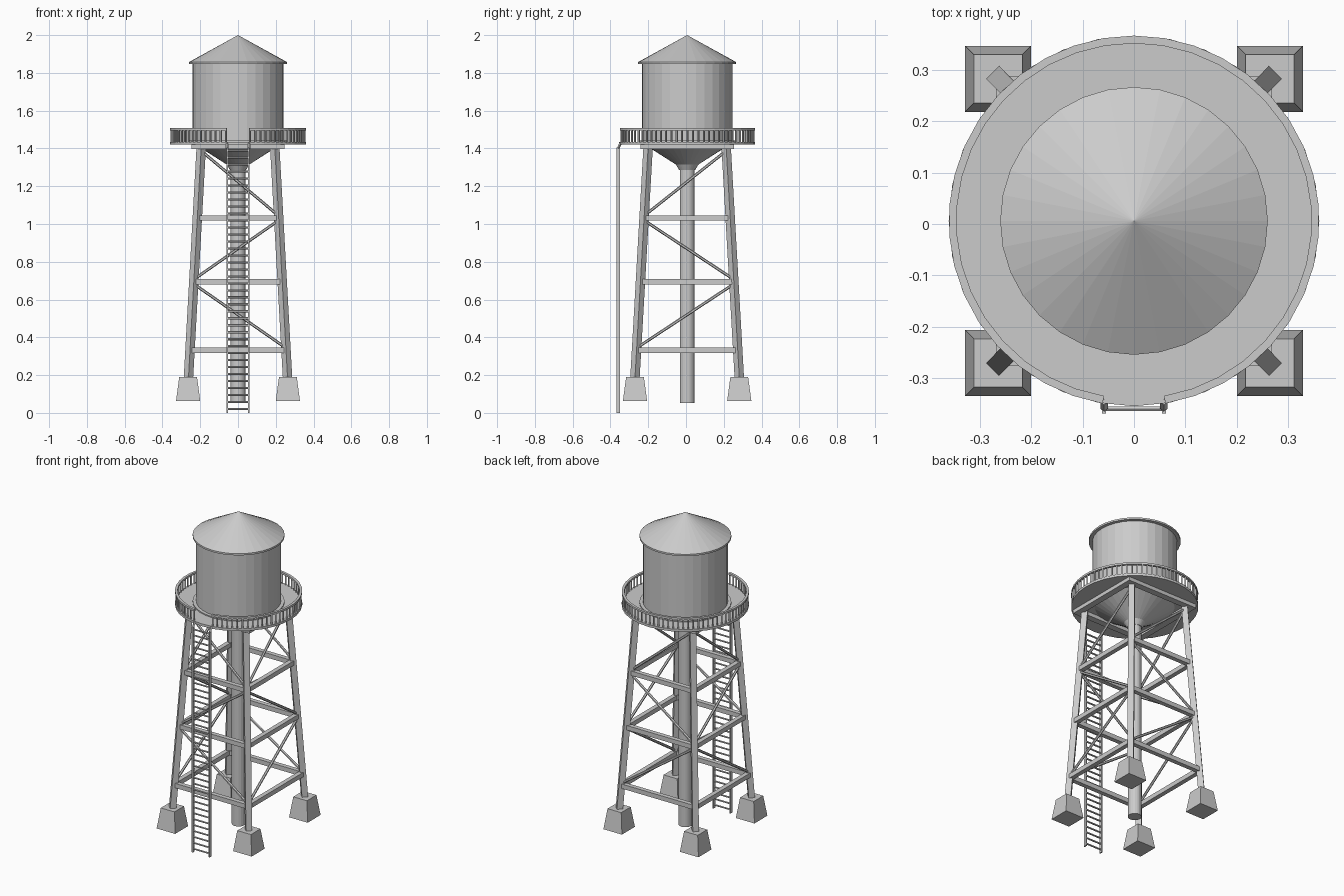
import bpy, bmesh, math
from mathutils import Vector, Matrix

if "Cube" in bpy.data.objects:
    bpy.data.objects.remove(bpy.data.objects["Cube"])

CY = 0.006      # tower axis in y (the ladder shifts the overall centre)
SIDES = 32


def finish(name, bm):
    bmesh.ops.recalc_face_normals(bm, faces=bm.faces)
    me = bpy.data.meshes.new(name)
    bm.to_mesh(me)
    bm.free()
    ob = bpy.data.objects.new(name, me)
    bpy.context.collection.objects.link(ob)
    return ob


def lathe(name, profile, sides=SIDES, closed=False, start=0.0, sweep=2 * math.pi):
    """Revolve an (r, z) profile around the tower axis."""
    bm = bmesh.new()
    full = sweep > 6.28
    n = sides if full else sides + 1
    rings = []
    for i in range(n):
        a = start + sweep * i / sides
        rings.append([bm.verts.new((r * math.cos(a), CY + r * math.sin(a), z)) for r, z in profile])
    m = len(profile)
    for i in range(sides):
        p, q = rings[i], rings[(i + 1) % n]
        for j in range(m if closed else m - 1):
            k = (j + 1) % m
            bm.faces.new((p[j], q[j], q[k], p[k]))
    if not full:
        bm.faces.new(rings[0])
        bm.faces.new(rings[-1])
    bmesh.ops.remove_doubles(bm, verts=bm.verts, dist=1e-5)
    return finish(name, bm)


def box(bm, lo, hi):
    c = [(a + b) / 2 for a, b in zip(lo, hi)]
    s = [b - a for a, b in zip(lo, hi)]
    bmesh.ops.create_cube(bm, size=1, matrix=Matrix.Translation(c) @ Matrix.Diagonal((*s, 1)))


def bar(bm, a, b, r, sides=6):
    """Prism of radius r from a to b."""
    a, b = Vector(a), Vector(b)
    d = b - a
    mat = Matrix.Translation((a + b) / 2) @ d.to_track_quat('Z', 'Y').to_matrix().to_4x4()
    bmesh.ops.create_cone(bm, cap_ends=True, segments=sides, radius1=r, radius2=r,
                          depth=d.length, matrix=mat)


def leg_at(z, sx, sy):
    t = (z - 0.19) / (1.40 - 0.19)
    return Vector((sx * (0.262 - 0.067 * t), CY + sy * (0.276 - 0.069 * t), z))


# Tank, roof, funnel with down pipe
lathe("tank", [(0, 1.86), (0.24, 1.86), (0.24, 1.42), (0, 1.42)])
lathe("roof", [(0, 2.0), (0.26, 1.857), (0.26, 1.846), (0, 1.846)])
lathe("funnel", [(0, 1.42), (0.225, 1.42), (0.06, 1.315), (0.042, 1.285), (0, 1.285)])
lathe("down_pipe", [(0, 1.32), (0.039, 1.32), (0.039, 0.052), (0, 0.052)], 20)
lathe("tank_flange", [(0.23, 1.425), (0.26, 1.425), (0.26, 1.442), (0.23, 1.442)], closed=True)

# Walkway deck and top rail with a gap at the ladder
lathe("deck", [(0.215, 1.42), (0.36, 1.42), (0.36, 1.435), (0.215, 1.435)], closed=True)
gap = 0.17
start, sweep = -math.pi / 2 + gap, 2 * math.pi - 2 * gap
lathe("hand_rail", [(0.345, 1.495), (0.36, 1.495), (0.36, 1.507), (0.345, 1.507)], 36,
      closed=True, start=start, sweep=sweep)

# Balusters
bm = bmesh.new()
N = 72
for i in range(N + 1):
    a = start + 0.01 + (sweep - 0.02) * i / N
    x, y = 0.352 * math.cos(a), CY + 0.352 * math.sin(a)
    bar(bm, (x, y, 1.43), (x, y, 1.5), 0.0055, 4)
finish("balusters", bm)

# Legs and tapered footings
corners = [(-1, -1), (1, -1), (1, 1), (-1, 1)]
for sx, sy in corners:
    tag = ("front" if sy < 0 else "back") + ("_left" if sx < 0 else "_right")
    bm = bmesh.new()
    ring = []
    for z in (0.185, 1.41):
        p = leg_at(z, sx, sy)
        ring.append([bm.verts.new(p + Vector((0.025 * dx, 0.025 * dy, 0)))
                     for dx, dy in ((1, 0), (0, 1), (-1, 0), (0, -1))])
    for j in range(4):
        k = (j + 1) % 4
        bm.faces.new((ring[0][j], ring[0][k], ring[1][k], ring[1][j]))
    for r in ring:
        bm.faces.new(r)
    finish(tag + "_leg", bm)
    bm = bmesh.new()
    q = math.sqrt(2)
    mat = Matrix.Translation((sx * 0.264, CY + sy * 0.276, 0.127)) @ Matrix.Rotation(math.pi / 4, 4, 'Z')
    bmesh.ops.create_cone(bm, cap_ends=True, segments=4, radius1=0.064 * q, radius2=0.047 * q,
                          depth=0.126, matrix=mat)
    finish(tag + "_footing", bm)

# Square frame under the deck
bm = bmesh.new()
for s in (-1, 1):
    for o, w in ((0.247, 0.04),):
        y0, y1 = sorted((s * o, s * (o - w)))
        box(bm, (-o, CY + y0, 1.397), (o, CY + y1, 1.421))
        box(bm, (y0, CY - o + w, 1.397), (y1, CY + o - w, 1.421))
finish("top_frame", bm)

# Horizontal beams between the legs
bm = bmesh.new()
levels = [1.032, 0.695, 0.332]
for z in levels:
    p = leg_at(z, 1, 1)
    x, y = p.x, p.y - CY
    for s in (-1, 1):
        box(bm, (-x, CY + s * y - 0.014, z - 0.014), (x, CY + s * y + 0.014, z + 0.014))
        box(bm, (s * x - 0.014, CY - y, z - 0.014), (s * x + 0.014, CY + y, z + 0.014))
finish("cross_beams", bm)

# Diagonal rods zigzagging down every side
bm = bmesh.new()
hs = [1.40] + levels
for i in range(3):
    d = -1 if i % 2 == 0 else 1
    za, zb = hs[i] - 0.012, hs[i + 1] + 0.012
    for s in (-1, 1):
        bar(bm, leg_at(za, d, s), leg_at(zb, -d, s), 0.008)
        bar(bm, leg_at(za, s, -d), leg_at(zb, s, d), 0.008)
finish("diagonal_rods", bm)

# Ladder
bm = bmesh.new()
for s in (-1, 1):
    x0, x1 = sorted((s * 0.054, s * 0.062))
    box(bm, (x0, -0.368, 0), (x1, -0.35, 1.405))
    bar(bm, (s * 0.058, -0.359, 1.40), (s * 0.058, -0.345, 1.43), 0.007, 4)
for i in range(38):
    z = 0.02 + i * 0.037
    bar(bm, (-0.058, -0.359, z), (0.058, -0.359, z), 0.0055)
finish("ladder", bm)
